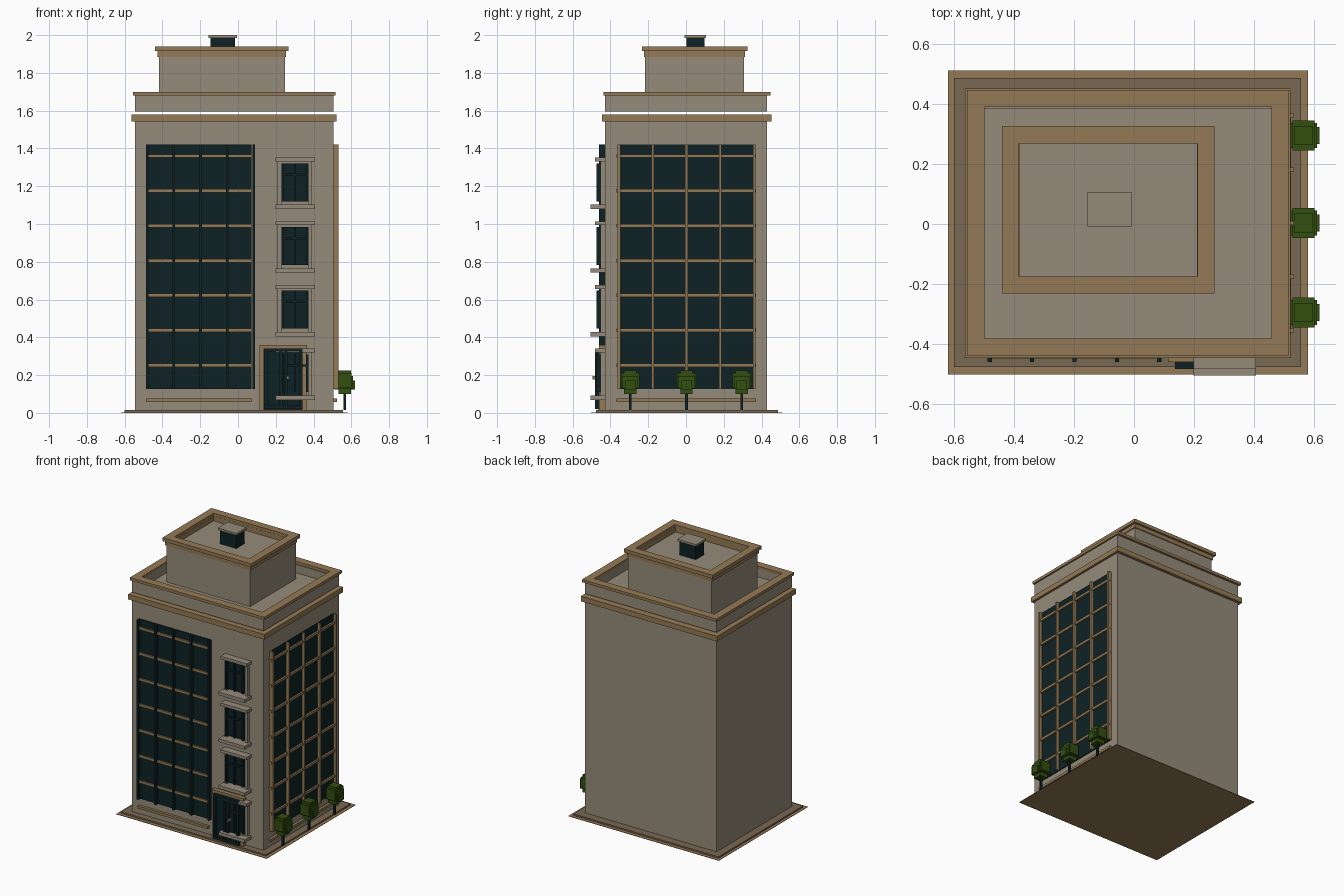
import bpy, bmesh

if "Cube" in bpy.data.objects:
    bpy.data.objects.remove(bpy.data.objects["Cube"], do_unlink=True)


def material(name, rgb):
    m = bpy.data.materials.new(name)
    m.use_nodes = True
    m.diffuse_color = (*rgb, 1)
    m.node_tree.nodes["Principled BSDF"].inputs["Base Color"].default_value = (*rgb, 1)
    return m


WALL = material("stone wall", (0.30, 0.26, 0.195))
TAN = material("tan trim", (0.30, 0.195, 0.092))
DARK = material("dark glass", (0.0045, 0.016, 0.018))
PAVE = material("brown paving", (0.19, 0.138, 0.085))
LEAF = material("leaf green", (0.033, 0.078, 0.005))


def finish(name, bm, mat):
    bmesh.ops.recalc_face_normals(bm, faces=bm.faces)
    me = bpy.data.meshes.new(name)
    bm.to_mesh(me)
    bm.free()
    me.materials.append(mat)
    ob = bpy.data.objects.new(name, me)
    bpy.context.scene.collection.objects.link(ob)
    return ob


def boxes(name, mat, *spans):
    """One object from boxes, each given as (x0, x1), (y0, y1), (z0, z1)."""
    bm = bmesh.new()
    for span in spans:
        verts = bmesh.ops.create_cube(bm, size=1)["verts"]
        for v in verts:
            v.co = [a + (b - a) * (c + 0.5) for (a, b), c in zip(span, v.co)]
    return finish(name, bm, mat)


def ring(name, mat, xs, ys, wall, z0, z1):
    """Rectangular frame lying flat, with the given wall width."""
    bm = bmesh.new()
    loops = []
    for inset, z in ((0, z0), (0, z1), (wall, z1), (wall, z0)):
        x0, x1, y0, y1 = xs[0] + inset, xs[1] - inset, ys[0] + inset, ys[1] - inset
        loops.append([bm.verts.new((x, y, z)) for x, y in
                      ((x0, y0), (x1, y0), (x1, y1), (x0, y1))])
    for i in range(4):
        a, b = loops[i], loops[(i + 1) % 4]
        for j in range(4):
            k = (j + 1) % 4
            bm.faces.new((a[j], a[k], b[k], b[j]))
    return finish(name, bm, mat)


# Ground
boxes("ground_border", TAN, ((-0.62, 0.58), (-0.502, 0.512), (0, 0.003)))
boxes("paving", PAVE, ((-0.60, 0.557), (-0.477, 0.487), (0.003, 0.014)))

# Main block, cornice and floating parapet storey
BX, BY = (-0.545, 0.505), (-0.43, 0.43)
FRONT, SIDE = BY[0], BX[1]
boxes("main_block", WALL, (BX, BY, (0.014, 1.57)))
boxes("cornice", TAN, ((-0.564, 0.522), (-0.446, 0.452), (1.543, 1.58)))
boxes("main_roof", WALL, (BX, BY, (1.595, 1.62)))
ring("parapet_wall", WALL, BX, BY, 0.045, 1.62, 1.68)
ring("parapet_cap", TAN, (-0.556, 0.516), (-0.438, 0.447), 0.057, 1.68, 1.70)

# Penthouse and roof vent
boxes("penthouse", WALL, ((-0.418, 0.248), (-0.216, 0.306), (1.62, 1.885)))
ring("penthouse_band", TAN, (-0.426, 0.254), (-0.222, 0.312), 0.044, 1.885, 1.92)
ring("penthouse_cap", TAN, (-0.44, 0.268), (-0.232, 0.326), 0.057, 1.915, 1.94)
boxes("vent", DARK, ((-0.145, -0.015), (0.002, 0.097), (1.88, 1.985)))
boxes("vent_cap", WALL, ((-0.155, -0.006), (-0.008, 0.106), (1.985, 2.0)))

# Heights shared by both curtain walls
GLASS_Z = (0.127, 1.42)
rails = [0.253 + 0.1845 * i for i in range(7)]

# Front curtain wall
boxes("front_glass", DARK, ((-0.488, 0.072), (-0.438, FRONT), GLASS_Z))
boxes("front_mullions", DARK, *[((x - 0.007, x + 0.007), (-0.46, FRONT), GLASS_Z)
      for x in [-0.481 + 0.1413 * i for i in range(5)]])
boxes("front_rails", TAN, *[((-0.488, 0.072), (-0.449, FRONT), (z - 0.009, z + 0.009))
      for z in rails + [0.067]])

# Side curtain wall
boxes("side_glass", DARK, ((SIDE, 0.512), (-0.36, 0.365), GLASS_Z))
boxes("side_mullions", TAN, *[((SIDE, 0.533), (y - 0.007, y + 0.007), GLASS_Z)
      for y in [-0.355 + 0.179 * i for i in range(5)]])
boxes("side_rails", TAN, *[((SIDE, 0.524), (-0.368, 0.37), (z - 0.009, z + 0.009))
      for z in rails + [0.067]])

# Front door
boxes("door_frame", TAN,
      ((0.113, 0.136), (-0.46, FRONT), (0.014, 0.36)),
      ((0.342, 0.365), (-0.46, FRONT), (0.014, 0.36)),
      ((0.136, 0.342), (-0.46, FRONT), (0.342, 0.36)))
boxes("door_leaves", DARK,
      ((0.136, 0.342), (-0.462, FRONT), (0.014, 0.342)),
      *[((x - 0.009, x + 0.009), (-0.483, -0.462), (0.02, 0.342))
        for x in (0.146, 0.226, 0.252, 0.332)],
      *[((0.146, 0.332), (-0.483, -0.462), (z - 0.009, z + 0.009))
        for z in (0.03, 0.333)])
boxes("door_handle", TAN, ((0.258, 0.27), (-0.495, -0.462), (0.176, 0.194)))

# Column of small windows, one per floor
for n in range(4):
    z = 0.08 + 0.3367 * n
    boxes(f"window_surround_{n}", WALL,
          ((0.21, 0.23), (-0.452, FRONT), (z, z + 0.245)),
          ((0.372, 0.393), (-0.452, FRONT), (z, z + 0.245)),
          ((0.23, 0.372), (-0.452, FRONT), (z + 0.23, z + 0.245)))
    boxes(f"window_glass_{n}", DARK,
          ((0.23, 0.372), (-0.46, FRONT), (z + 0.03, z + 0.23)),
          ((0.23, 0.242), (-0.475, -0.46), (z + 0.03, z + 0.23)),
          ((0.36, 0.372), (-0.475, -0.46), (z + 0.03, z + 0.23)),
          ((0.296, 0.306), (-0.475, -0.46), (z + 0.03, z + 0.23)),
          ((0.23, 0.372), (-0.475, -0.46), (z + 0.165, z + 0.177)))
    boxes(f"window_sill_{n}", WALL, ((0.198, 0.407), (-0.505, FRONT), (z - 0.011, z + 0.012)))
    boxes(f"window_lintel_{n}", WALL, ((0.198, 0.407), (-0.482, FRONT), (z + 0.24, z + 0.261)))


# Blocky trees along the side
def block(y, rx, ry, z0, z1):
    return (0.565 - rx, 0.565 + rx), (y - ry, y + ry), (z0, z1)


for n, y in enumerate((-0.295, 0.003, 0.295)):
    boxes(f"tree_trunk_{n}", DARK, block(y, 0.007, 0.007, 0.014, 0.11))
    boxes(f"tree_leaves_{n}", LEAF,
          block(y, 0.032, 0.032, 0.10, 0.225),
          block(y, 0.036, 0.05, 0.135, 0.21),
          block(y, 0.045, 0.042, 0.128, 0.195),
          block(y, 0.054, 0.028, 0.125, 0.172))
